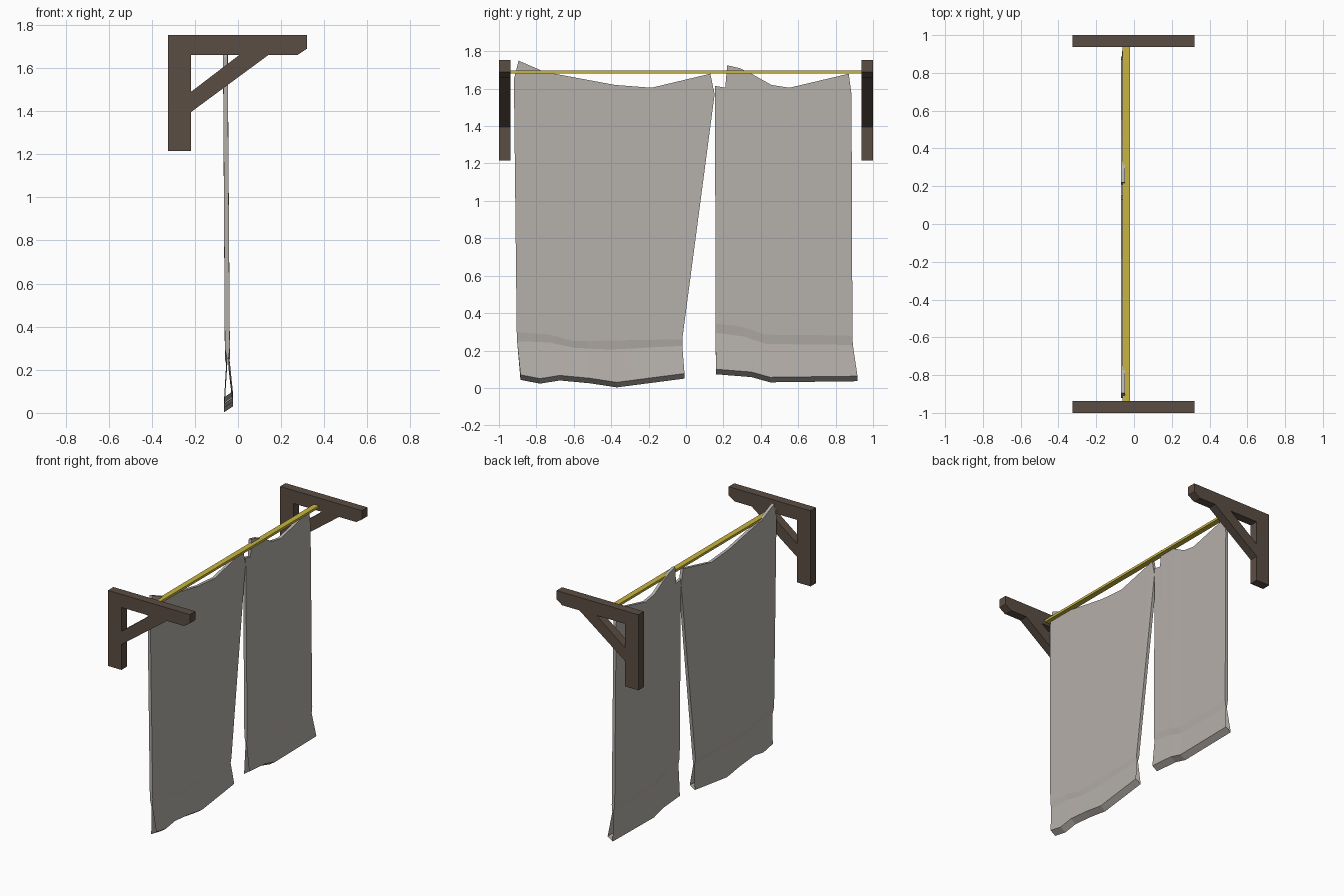
import bpy
import bmesh

if "Cube" in bpy.data.objects:
    bpy.data.objects.remove(bpy.data.objects["Cube"], do_unlink=True)


def make_material(name, color):
    mat = bpy.data.materials.new(name)
    mat.use_nodes = True
    mat.diffuse_color = (*color, 1)
    mat.node_tree.nodes["Principled BSDF"].inputs["Base Color"].default_value = (*color, 1)
    return mat


wood = make_material("dark wood", (0.105, 0.075, 0.056))
brass = make_material("yellow brass", (0.58, 0.46, 0.05))
linen = make_material("grey linen", (0.46, 0.43, 0.40))


def finish(bm, name, mat):
    bmesh.ops.recalc_face_normals(bm, faces=bm.faces)
    mesh = bpy.data.meshes.new(name)
    bm.to_mesh(mesh)
    bm.free()
    mesh.materials.append(mat)
    obj = bpy.data.objects.new(name, mesh)
    bpy.context.collection.objects.link(obj)
    return obj


def extrude_profile(name, outlines, y0, y1, mat):
    """Extrude one or more x/z outlines along y."""
    bm = bmesh.new()
    for outline in outlines:
        face = bm.faces.new([bm.verts.new((x, y0, z)) for x, z in outline])
        out = bmesh.ops.extrude_face_region(bm, geom=[face], use_keep_orig=True)
        moved = [v for v in out["geom"] if isinstance(v, bmesh.types.BMVert)]
        bmesh.ops.translate(bm, verts=moved, vec=(0, y1 - y0, 0))
    return finish(bm, name, mat)


# Wall brackets: upright, chamfered arm and diagonal brace
upright = [(-0.325, 1.215), (-0.218, 1.215), (-0.218, 1.753), (-0.325, 1.753)]
arm = [(-0.218, 1.66), (0.275, 1.66), (0.32, 1.69), (0.32, 1.753), (-0.218, 1.753)]
brace = [(-0.218, 1.396), (0.14, 1.66), (0.005, 1.66), (-0.218, 1.49)]
for side, name in ((-1, "front_bracket"), (1, "back_bracket")):
    extrude_profile(name, (upright, arm, brace), side * 0.938, side * 1.0, wood)

# Flat rod between the brackets
rod = [(-0.06, 1.68), (-0.02, 1.68), (-0.02, 1.697), (-0.06, 1.697)]
extrude_profile("curtain_rod", (rod,), -0.94, 0.94, brass)


def fractions(line):
    y0, y1 = line[0][0], line[-1][0]
    return [round((y - y0) / (y1 - y0), 3) for y, z in line]


def sample(line, t):
    """Point on a y/z line at fraction t of its width."""
    fr = fractions(line)
    for i in range(len(line) - 1):
        if t <= fr[i + 1]:
            k = (t - fr[i]) / (fr[i + 1] - fr[i])
            (ya, za), (yb, zb) = line[i], line[i + 1]
            return ya + (yb - ya) * k, za + (zb - za) * k
    return line[-1]


# Sheet depth (front x, back x) at the top edge, both creases and the hem
depths = [(-0.048, -0.069), (-0.038, -0.061), (-0.044, -0.051), (-0.024, -0.064)]
HEM_DROP = 0.027


def curtain(name, rows):
    """Double cloth sheet, folded at the top and hem, open at the hem sides."""
    columns = sorted({t for row in rows for t in fractions(row)})
    bm = bmesh.new()
    loops = []
    for t in columns:
        front, back = [], []
        for i, (row, (xf, xb)) in enumerate(zip(rows, depths)):
            y, z = sample(row, t)
            drop = HEM_DROP if i == len(rows) - 1 else 0
            front.append(bm.verts.new((xf, y, z)))
            back.append(bm.verts.new((xb, y, z - drop)))
        loops.append(front + back[::-1])
    n = len(loops[0])
    for a, b in zip(loops, loops[1:]):
        for i in range(n):
            j = (i + 1) % n
            bm.faces.new((a[i], a[j], b[j], b[i]))
    # Close the narrow sides above the creases
    for ring in (loops[0], loops[-1]):
        for i in range(2):
            bm.faces.new((ring[i], ring[i + 1], ring[n - 2 - i], ring[n - 1 - i]))
    return finish(bm, name, linen)


# Wide curtain near the front
curtain("wide_curtain", [
    [(-0.92, 1.65), (-0.895, 1.75), (-0.757, 1.69), (-0.38, 1.62),
     (-0.185, 1.605), (0.13, 1.68), (0.153, 1.57)],
    [(-0.905, 0.3), (-0.73, 0.285), (-0.6, 0.25), (-0.02, 0.26)],
    [(-0.903, 0.25), (-0.73, 0.243), (-0.6, 0.215), (-0.41, 0.205), (-0.02, 0.225)],
    [(-0.885, 0.07), (-0.78, 0.05), (-0.675, 0.067), (-0.515, 0.052),
     (-0.37, 0.03), (-0.008, 0.077)],
])

# Narrow curtain near the back
curtain("narrow_curtain", [
    [(0.155, 1.615), (0.21, 1.605), (0.22, 1.725), (0.286, 1.71), (0.35, 1.68),
     (0.457, 1.62), (0.553, 1.605), (0.87, 1.68), (0.885, 1.57)],
    [(0.158, 0.345), (0.31, 0.325), (0.42, 0.285), (0.89, 0.28)],
    [(0.158, 0.295), (0.31, 0.275), (0.43, 0.235), (0.892, 0.23)],
    [(0.16, 0.1), (0.35, 0.085), (0.45, 0.057), (0.917, 0.063)],
])
